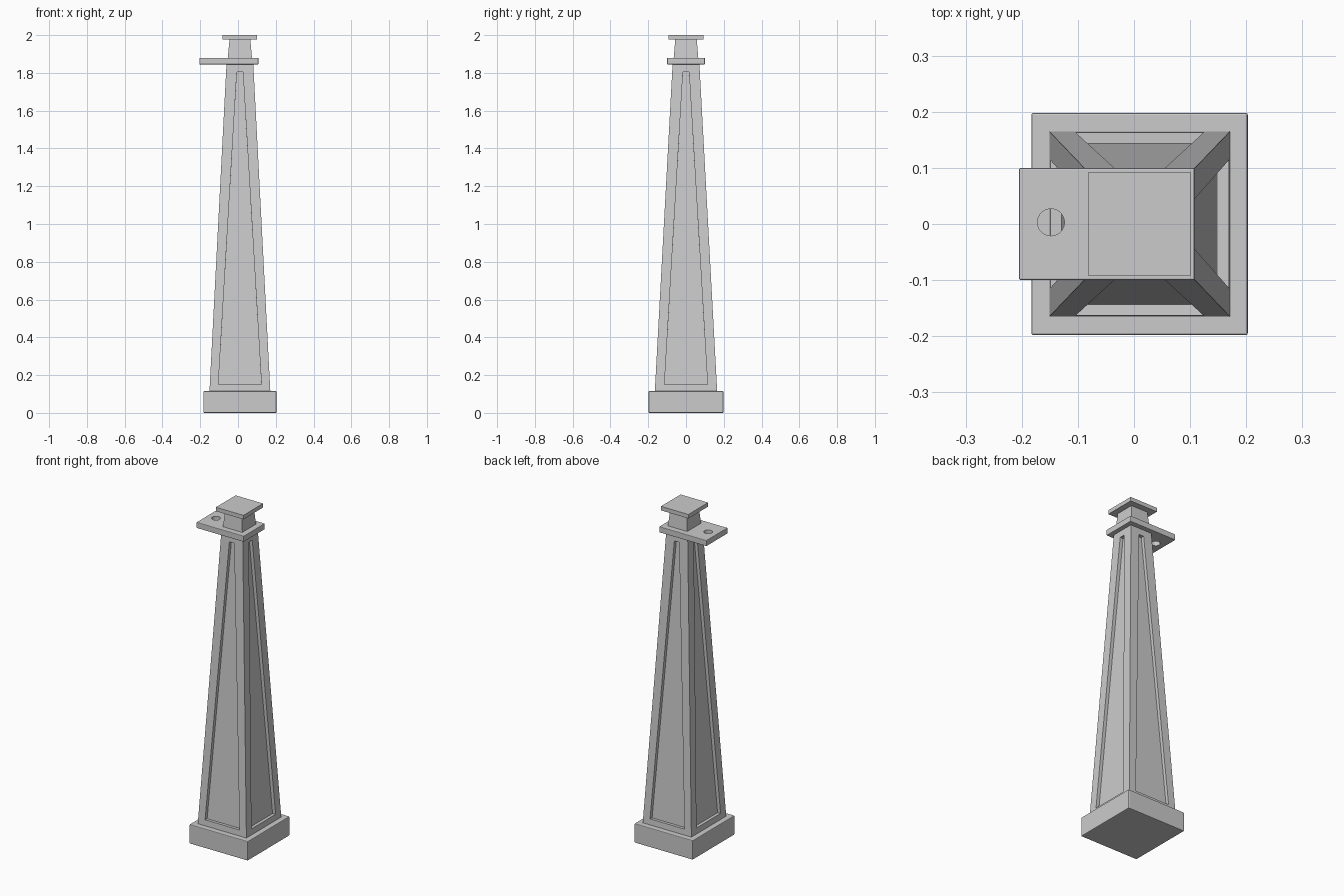
import bpy, bmesh
from mathutils import Vector

if "Cube" in bpy.data.objects:
    bpy.data.objects.remove(bpy.data.objects["Cube"])

CX = 0.01  # the pillar axis sits slightly right of the origin


def new_object(name, bm, location=(0, 0, 0)):
    bmesh.ops.recalc_face_normals(bm, faces=bm.faces)
    mesh = bpy.data.meshes.new(name)
    bm.to_mesh(mesh)
    bm.free()
    obj = bpy.data.objects.new(name, mesh)
    obj.location = location
    bpy.context.collection.objects.link(obj)
    return obj


def frustum(z0, z1, bottom, top):
    """Tapered box; bottom and top are (half x, half y)."""
    bm = bmesh.new()
    bmesh.ops.create_cube(bm, size=2)
    for v in bm.verts:
        hx, hy = top if v.co.z > 0 else bottom
        v.co = (v.co.x * hx, v.co.y * hy, z1 if v.co.z > 0 else z0)
    return bm


def bevel(obj, width):
    mod = obj.modifiers.new("edge_bevel", "BEVEL")
    mod.width, mod.segments = width, 2


# Base block
base = new_object("base", frustum(0, 0.115, (0.193, 0.198), (0.193, 0.198)), (CX, 0, 0))
bevel(base, 0.004)

# Tapered shaft with a sunken panel on each side
Z0, Z1 = 0.115, 1.845
BOT, TOP = (0.161, 0.165), (0.071, 0.071)
bm = frustum(Z0, Z1, BOT, TOP)
bm.normal_update()
sides = [f for f in bm.faces if abs(f.normal.z) < 0.5]
bmesh.ops.inset_individual(bm, faces=sides, thickness=0.01)
for f in sides:
    axis = 0 if abs(f.normal.x) > 0.5 else 1
    sign = 1 if f.normal[axis] > 0 else -1
    mid = f.calc_center_median().z
    for v in f.verts:
        z, half = (1.806, 0.016) if v.co.z > mid else (0.15, 0.114)
        t = (z - Z0) / (Z1 - Z0)
        co = Vector((0, 0, z))
        co[axis] = sign * (BOT[axis] + (TOP[axis] - BOT[axis]) * t)
        co[1 - axis] = half if v.co[1 - axis] > 0 else -half
        v.co = co
bm.normal_update()
bmesh.ops.inset_individual(bm, faces=sides, thickness=0, depth=-0.02)
new_object("shaft", bm, (CX, 0, 0))

# Bracket plate with a through hole
plate = new_object("bracket_plate", frustum(1.845, 1.88, (0.1565, 0.1), (0.1565, 0.1)),
                   (-0.0485, 0, 0))
bevel(plate, 0.003)
bm = bmesh.new()
bmesh.ops.create_cone(bm, cap_ends=True, segments=32, radius1=0.024, radius2=0.024, depth=0.2)
cutter = new_object("hole_cutter", bm, (-0.148, 0.003, 1.86))
cutter.hide_render = True
cut = plate.modifiers.new("hole", "BOOLEAN")
cut.operation, cut.object, cut.solver = "DIFFERENCE", cutter, "EXACT"
bpy.context.view_layer.objects.active = plate
for mod in [m.name for m in plate.modifiers]:
    bpy.ops.object.modifier_apply(modifier=mod)
bpy.data.objects.remove(cutter)

# Neck and cap
new_object("neck", frustum(1.88, 1.976, (0.064, 0.065), (0.055, 0.057)), (CX, 0, 0))
new_object("cap", frustum(1.976, 2.0, (0.091, 0.093), (0.091, 0.093)), (CX, 0, 0))
